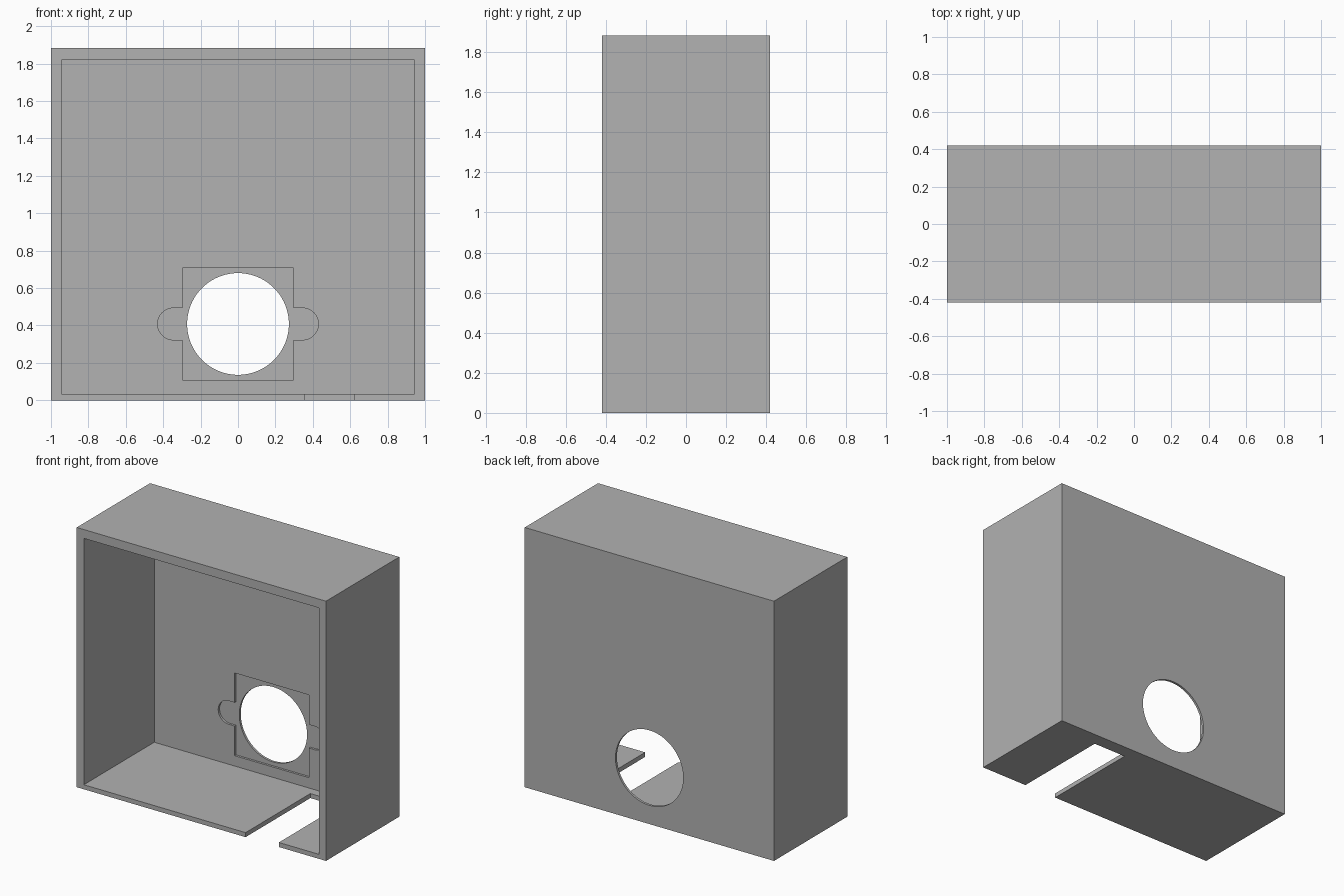
import bpy
import bmesh
from math import cos, sin, pi

cube = bpy.data.objects.get("Cube")
if cube:
    bpy.data.objects.remove(cube, do_unlink=True)

# Single grey material
grey = bpy.data.materials.new("plain grey")
grey.use_nodes = True
colour = (0.445, 0.445, 0.445, 1)
grey.diffuse_color = colour
grey.node_tree.nodes["Principled BSDF"].inputs["Base Color"].default_value = colour

FRONT, BACK = -0.42, 0.42
HEIGHT = 1.884
HOLE_Z = 0.408


def prism(name, outline, y0, y1):
    """Extrude an (x, z) outline along y."""
    bm = bmesh.new()
    face = bm.faces.new([bm.verts.new((x, y0, z)) for x, z in outline])
    ext = bmesh.ops.extrude_face_region(bm, geom=[face])
    verts = [v for v in ext["geom"] if isinstance(v, bmesh.types.BMVert)]
    bmesh.ops.translate(bm, verts=verts, vec=(0, y1 - y0, 0))
    bmesh.ops.recalc_face_normals(bm, faces=bm.faces)
    mesh = bpy.data.meshes.new(name)
    bm.to_mesh(mesh)
    bm.free()
    mesh.materials.append(grey)
    obj = bpy.data.objects.new(name, mesh)
    bpy.context.collection.objects.link(obj)
    return obj


def rect(x0, x1, z0, z1):
    return [(x0, z0), (x1, z0), (x1, z1), (x0, z1)]


def arc(cx, cz, r, start, end, n):
    return [(cx + r * cos(start + (end - start) * i / n),
             cz + r * sin(start + (end - start) * i / n)) for i in range(n + 1)]


# Square recess outline with a rounded tab on each side
half, tab_r, tab_x = 0.298, 0.085, 0.345
right = ([(half, HOLE_Z - half - 0.002), (half, HOLE_Z - tab_r)]
         + arc(tab_x, HOLE_Z, tab_r, -pi / 2, pi / 2, 24)
         + [(half, HOLE_Z + tab_r), (half, HOLE_Z + half + 0.002)])
left = [(-x, z) for x, z in reversed(right)]

# Open-fronted housing
housing = prism("housing", rect(-1, 1, 0, HEIGHT), FRONT, BACK)

cutters = [
    prism("cavity_cutter", rect(-0.943, 0.943, 0.033, 1.82), FRONT - 0.1, 0.387),
    prism("recess_cutter", right + left, 0.3, 0.403),
    prism("round_hole_cutter", arc(0, HOLE_Z, 0.272, 0, 2 * pi, 96)[:-1], 0.2, BACK + 0.1),
    prism("floor_slot_cutter", rect(0.355, 0.622, -0.1, 0.1), FRONT - 0.1, 0.322),
]

# Cut each opening, then discard its cutter
bpy.context.view_layer.objects.active = housing
for cutter in cutters:
    cutter.hide_render = True
    mod = housing.modifiers.new(cutter.name, "BOOLEAN")
    mod.operation = "DIFFERENCE"
    mod.solver = "EXACT"
    mod.object = cutter
    bpy.ops.object.modifier_apply(modifier=mod.name)
    bpy.data.objects.remove(cutter, do_unlink=True)

# Smooth the round walls, keep corners crisp
bpy.ops.object.select_all(action="DESELECT")
housing.select_set(True)
bpy.ops.object.shade_smooth_by_angle(angle=pi / 6)
